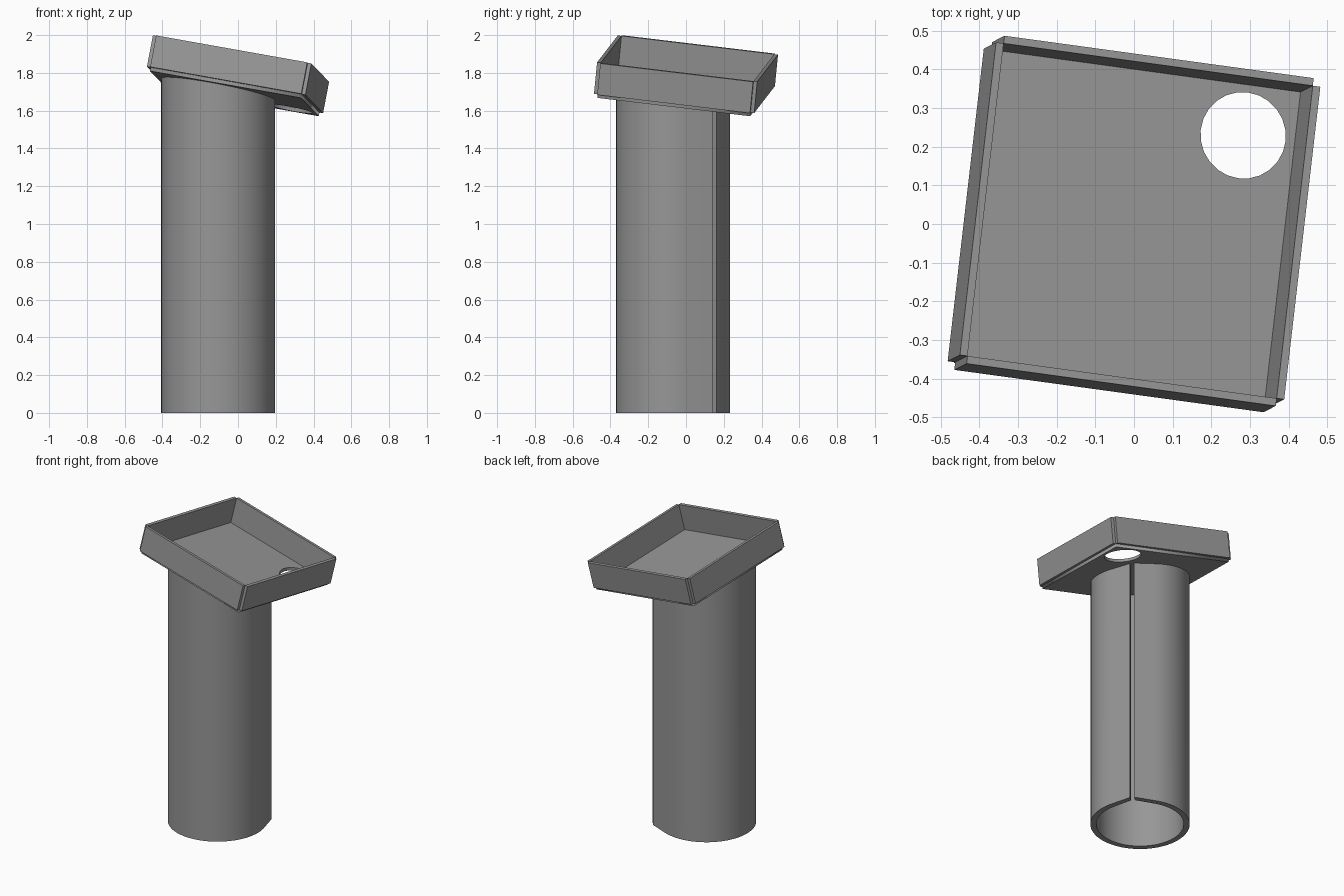
import bpy, bmesh
from math import radians, sin, cos, acos, pi
from mathutils import Matrix, Vector, Euler

if "Cube" in bpy.data.objects:
    bpy.data.objects.remove(bpy.data.objects["Cube"])

SIDE, HEIGHT, WALL = 0.82, 0.17, 0.02          # inside of the tray and panel thickness
CENTRE = Vector((0, 0, 1.793))
TILT = Euler((radians(-6.9), radians(10), radians(-7.8))).to_matrix()
TRAY = Matrix.Translation(CENTRE) @ TILT.to_4x4()

grey = bpy.data.materials.new("dark_grey")
grey.diffuse_color = (0.31, 0.31, 0.31, 1)
grey.use_nodes = True
grey.node_tree.nodes["Principled BSDF"].inputs["Base Color"].default_value = grey.diffuse_color


def add_object(name, bm):
    bmesh.ops.recalc_face_normals(bm, faces=bm.faces)
    mesh = bpy.data.meshes.new(name)
    bm.to_mesh(mesh)
    bm.free()
    mesh.materials.append(grey)
    obj = bpy.data.objects.new(name, mesh)
    bpy.context.collection.objects.link(obj)
    return obj


def select_only(obj):
    bpy.ops.object.select_all(action='DESELECT')
    obj.select_set(True)
    bpy.context.view_layer.objects.active = obj


# Four wall panels outside the inner square, leaving small notches at the corners
for i, name in enumerate(("right", "back", "left", "front")):
    bm = bmesh.new()
    bmesh.ops.create_cube(bm, size=1, matrix=Matrix.Translation((SIDE / 2 + WALL / 2, 0, 0))
                          @ Matrix.Diagonal((WALL, SIDE, HEIGHT, 1)))
    add_object("tray_wall_" + name, bm).matrix_world = TRAY @ Matrix.Rotation(i * pi / 2, 4, 'Z')

# Floor panel with a round hole near one corner
curve = bpy.data.curves.new("tray_floor", 'CURVE')
curve.dimensions = '2D'
curve.fill_mode = 'BOTH'
curve.extrude = WALL / 2
s = SIDE / 2
square = [(-s, -s), (s, -s), (s, s), (-s, s)]
circle = [(0.275 + 0.1125 * cos(2 * pi * k / 24), 0.279 + 0.1125 * sin(2 * pi * k / 24))
          for k in range(24)]
for outline in (square, circle):
    spline = curve.splines.new('POLY')
    spline.points.add(len(outline) - 1)
    for p, (x, y) in zip(spline.points, outline):
        p.co = (x, y, 0, 1)
    spline.use_cyclic_u = True
curve.materials.append(grey)
floor = bpy.data.objects.new("tray_floor", curve)
bpy.context.collection.objects.link(floor)
floor.matrix_world = TRAY @ Matrix.Translation((0, 0, -HEIGHT / 2 - WALL / 2))
select_only(floor)
bpy.ops.object.convert(target='MESH')
# The hole is drilled straight down, so its wall leans within the tilted panel
plumb = TILT.transposed() @ Vector((0, 0, 1))
for v in floor.data.vertices:
    if max(abs(v.co.x), abs(v.co.y)) < s - 0.005:
        v.co.x += v.co.z * plumb.x / plumb.z
        v.co.y += v.co.z * plumb.y / plumb.z

# Hollow upright pipe that comes to a blunt edge with a full height slit,
# its top cut to the slope of the tray
normal = TILT @ Vector((0, 0, 1))
under = CENTRE - normal * (HEIGHT / 2 + WALL)
AXIS, OUTER, INNER, SLIT, STEPS = Vector((-0.105, -0.068)), 0.302, 0.266, 0.026, 60
EDGE, BULGE = radians(41.5), 0.03


def section(radius):
    """Points of the open drop-shaped outline, slit to slit."""
    tip = radius + BULGE
    t = acos(radius / tip)
    arc = [(radius * cos(t + 2 * (pi - t) * k / STEPS), radius * sin(t + 2 * (pi - t) * k / STEPS))
           for k in range(STEPS + 1)]
    lip = (tip - SLIT / 2 * sin(t) / cos(t) * 0.9, SLIT / 2)
    lip = (lip[0] + 0.004, lip[1])
    return [lip] + arc + [(lip[0], -lip[1])]


bm = bmesh.new()
rings = []
for o, i in zip(section(OUTER), section(INNER)):
    ring = []
    for (px, py), top in ((o, 0), (i, 0), (i, 1), (o, 1)):
        x = AXIS.x + px * cos(EDGE) - py * sin(EDGE)
        y = AXIS.y + px * sin(EDGE) + py * cos(EDGE)
        slope = under.z - (normal.x * (x - under.x) + normal.y * (y - under.y)) / normal.z
        ring.append(bm.verts.new((x, y, slope if top else 0)))
    rings.append(ring)
for a, b in zip(rings, rings[1:]):
    for j in range(4):
        bm.faces.new((a[j], a[(j + 1) % 4], b[(j + 1) % 4], b[j]))
bm.faces.new(rings[0])
bm.faces.new(rings[-1])
pipe = add_object("pipe", bm)
select_only(pipe)
bpy.ops.object.shade_smooth_by_angle(angle=radians(30))
